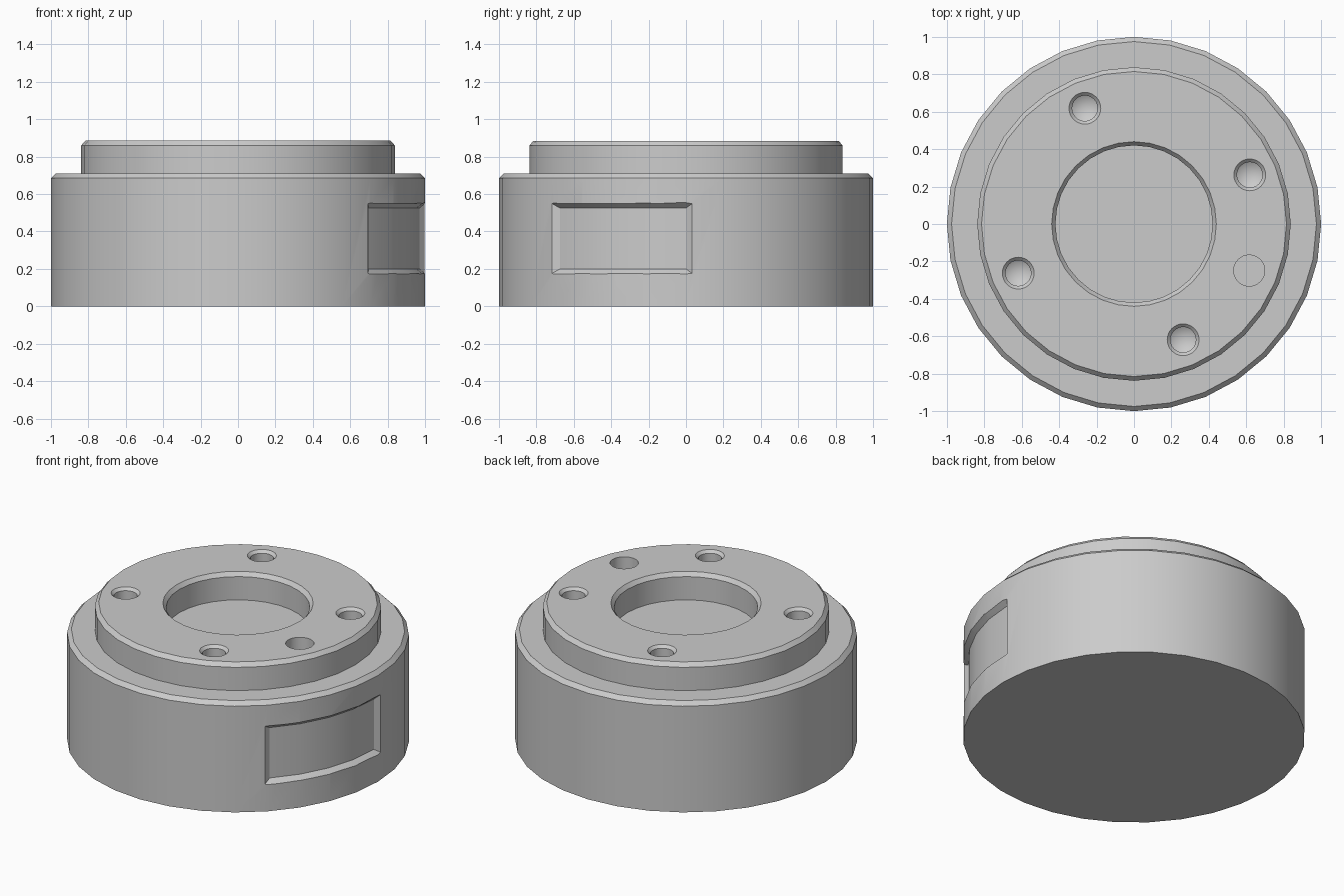
import bpy, bmesh
from math import cos, sin, radians, pi

if "Cube" in bpy.data.objects:
    bpy.data.objects.remove(bpy.data.objects["Cube"])

grey = bpy.data.materials.new("plain grey")
grey.use_nodes = True
grey.diffuse_color = (0.6, 0.6, 0.6, 1)
grey.node_tree.nodes["Principled BSDF"].inputs["Base Color"].default_value = (0.6, 0.6, 0.6, 1)


def finish(name, bm):
    bmesh.ops.recalc_face_normals(bm, faces=bm.faces)
    mesh = bpy.data.meshes.new(name)
    bm.to_mesh(mesh)
    bm.free()
    mesh.materials.append(grey)
    obj = bpy.data.objects.new(name, mesh)
    bpy.context.collection.objects.link(obj)
    return obj


def lathe(name, profile, sides, x=0, y=0):
    """Turn a closed (radius, height) profile about a vertical axis."""
    bm = bmesh.new()
    rings = []
    for r, z in profile:
        count = sides if r > 0 else 1
        rings.append([bm.verts.new((x + r * cos(2 * pi * i / sides),
                                    y + r * sin(2 * pi * i / sides), z)) for i in range(count)])
    for low, high in zip(rings, rings[1:]):
        for i in range(sides):
            j = (i + 1) % sides
            if len(low) == 1:
                bm.faces.new((low[0], high[i], high[j]))
            elif len(high) == 1:
                bm.faces.new((low[i], low[j], high[0]))
            else:
                bm.faces.new((low[i], low[j], high[j], high[i]))
    return finish(name, bm)


def recess_cutter(name):
    """Curved block with flared edges, for the shallow side recess."""
    bm = bmesh.new()
    steps = 4
    columns = []
    for i in range(steps + 1):
        column = []
        for r, flare, grow in ((0.97, 0, 0), (1.03, 3.8, 0.05)):
            start, end = -44 - flare, flare
            a = radians(start + (end - start) * i / steps)
            for z in (0.2 - grow, 0.525 + grow):
                column.append(bm.verts.new((r * cos(a), r * sin(a), z)))
        columns.append([column[0], column[1], column[3], column[2]])
    for a, b in zip(columns, columns[1:]):
        for k in range(4):
            m = (k + 1) % 4
            bm.faces.new((a[k], a[m], b[m], b[k]))
    bm.faces.new(columns[0])
    bm.faces.new(columns[-1])
    return finish(name, bm)


TOP, STEP, CH = 0.885, 0.71, 0.025

# Stepped round body with chamfered rims and a central bore
body = lathe("stepped_body", [
    (0, 0), (1, 0), (1, STEP - CH), (1 - CH, STEP),
    (0.838, STEP), (0.838, TOP - CH), (0.815, TOP),
    (0.44, TOP), (0.42, TOP - CH), (0.42, STEP), (0, STEP)], 32)

# Four countersunk drilled holes
cutters = []
for k in range(4):
    a = radians(23 + 90 * k)
    cutters.append(lathe("bolt_hole_cutter", [
        (0, 0.46), (0.068, 0.5), (0.068, TOP - 0.017), (0.085, TOP),
        (0.1, TOP + 0.015), (0, TOP + 0.015)], 32, 0.672 * cos(a), 0.672 * sin(a)))

# Plain pin hole
a = radians(-22)
cutters.append(lathe("pin_hole_cutter", [
    (0, 0.5), (0.083, 0.5), (0.083, TOP + 0.02), (0, TOP + 0.02)],
    32, 0.664 * cos(a), 0.664 * sin(a)))

# Side recess
cutters.append(recess_cutter("side_recess_cutter"))

bpy.context.view_layer.objects.active = body
for cutter in cutters:
    cutter.hide_render = True
    mod = body.modifiers.new("cut", "BOOLEAN")
    mod.operation = "DIFFERENCE"
    mod.solver = "EXACT"
    mod.object = cutter
    bpy.ops.object.modifier_apply(modifier=mod.name)
    bpy.data.objects.remove(cutter)

for obj in bpy.context.selected_objects:
    obj.select_set(False)
body.select_set(True)
bpy.ops.object.shade_smooth_by_angle(angle=radians(30))
